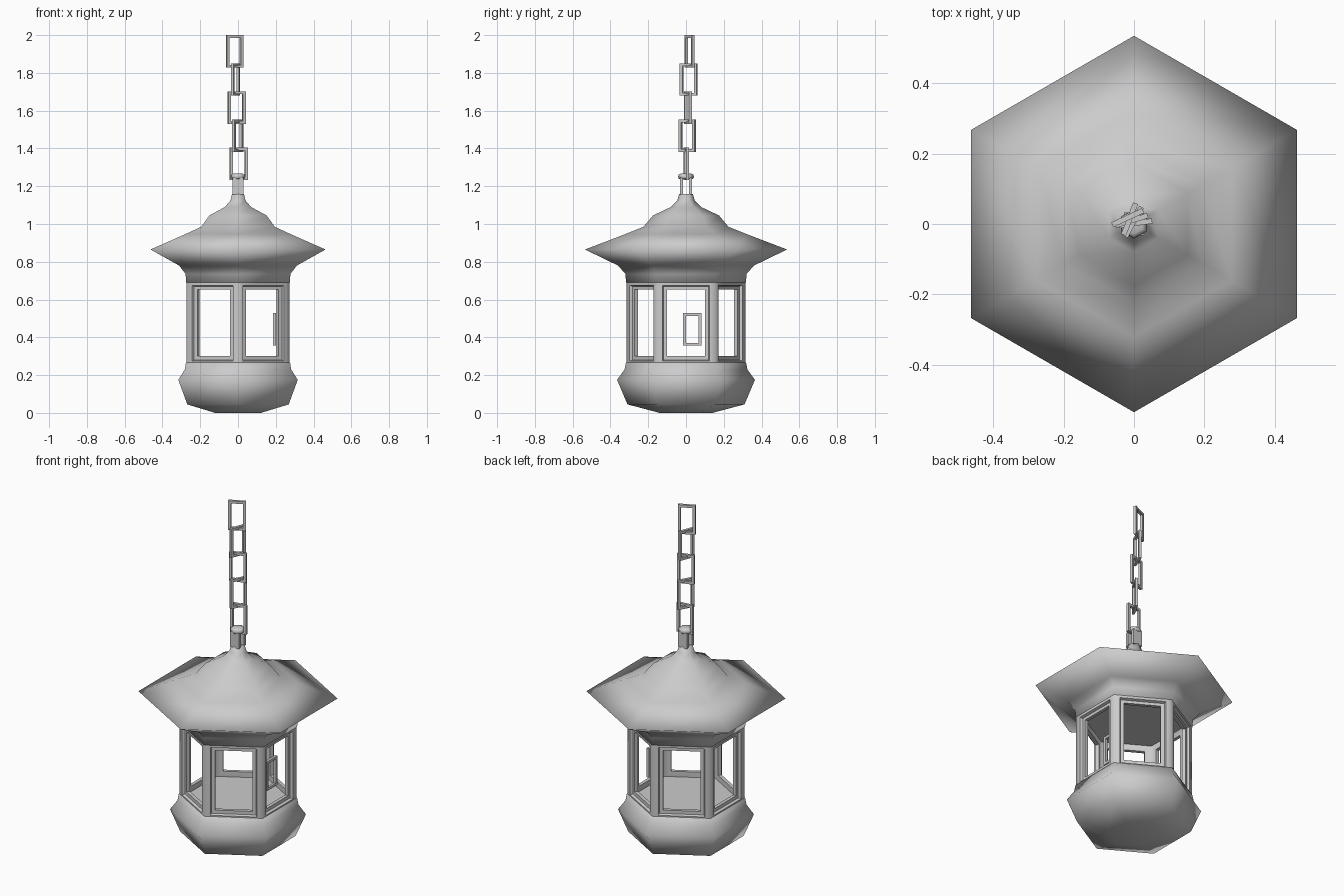
import bpy, bmesh
from math import radians, sin, cos, pi, tan
from mathutils import Matrix

if "Cube" in bpy.data.objects:
    bpy.data.objects.remove(bpy.data.objects["Cube"])


def finish(bm, name, smooth):
    bmesh.ops.remove_doubles(bm, verts=bm.verts, dist=0.0001)
    bmesh.ops.recalc_face_normals(bm, faces=bm.faces)
    me = bpy.data.meshes.new(name)
    bm.to_mesh(me)
    bm.free()
    for p in me.polygons:
        p.use_smooth = smooth
    ob = bpy.data.objects.new(name, me)
    bpy.context.collection.objects.link(ob)
    return ob


def bridge(bm, a, b):
    n = len(a)
    for i in range(n):
        bm.faces.new((a[i], a[(i + 1) % n], b[(i + 1) % n], b[i]))


def hex_lathe(name, profile):
    """Six-sided solid from (corner radius, z) rings, corners on the y axis."""
    bm = bmesh.new()
    rings = [[bm.verts.new((r * cos(pi / 6 + k * pi / 3), r * sin(pi / 6 + k * pi / 3), z))
              for k in range(6)] for r, z in profile]
    for a, b in zip(rings, rings[1:]):
        bridge(bm, a, b)
    bm.faces.new(rings[0])
    bm.faces.new(rings[-1])
    return finish(bm, name, True)


def rect_link(name, centre, angle, w=0.096, h=0.172, t=0.015):
    """Rectangular chain link of square bar."""
    bm = bmesh.new()
    loops = []
    for inset, y in ((0, -t / 2), (0, t / 2), (t, t / 2), (t, -t / 2)):
        x, z = w / 2 - inset, h / 2 - inset
        loops.append([bm.verts.new(c) for c in ((-x, y, -z), (x, y, -z), (x, y, z), (-x, y, z))])
    for i in range(4):
        bridge(bm, loops[i], loops[(i + 1) % 4])
    bm.transform(Matrix.Translation(centre) @ Matrix.Rotation(radians(angle), 4, 'Z'))
    return finish(bm, name, False)


def box(name, size, centre):
    bm = bmesh.new()
    bmesh.ops.create_cube(bm, size=1)
    bm.transform(Matrix.Translation(centre) @ Matrix.Diagonal((*size, 1)))
    return finish(bm, name, False)


# rounded base with floor
hex_lathe("base", [(0.14, 0), (0.31, 0.045), (0.365, 0.175), (0.325, 0.23),
                   (0.318, 0.268), (0.27, 0.268)])

# flared roof, crown and neck
hex_lathe("roof", [(0.27, 0.69), (0.318, 0.69), (0.32, 0.735), (0.36, 0.78), (0.535, 0.865),
                   (0.32, 0.947), (0.225, 0.985), (0.175, 1.045), (0.08, 1.09),
                   (0.046, 1.125), (0.036, 1.16)])

# window walls: framed openings on six sides
bm = bmesh.new()
t30 = tan(pi / 6)
outer, inner = 0.272, 0.237
rects = [(inner * t30, 0.25, 0.705, inner), (outer * t30, 0.25, 0.705, outer),
         (0.125, 0.275, 0.675, outer), (0.12, 0.28, 0.67, 0.257),
         (0.1, 0.3, 0.653, 0.257), (0.1, 0.3, 0.653, inner)]
for k in range(6):
    rot = Matrix.Rotation(k * pi / 3, 4, 'Z')
    loops = []
    for w, z0, z1, d in rects:
        loops.append([bm.verts.new(c) for c in ((d, -w, z0), (d, w, z0), (d, w, z1), (d, -w, z1))])
        bmesh.ops.transform(bm, matrix=rot, verts=loops[-1])
    for a, b in zip(loops[1:], loops[2:] + loops[:1]):
        bridge(bm, a, b)
walls = finish(bm, "window_walls", True)
bpy.context.view_layer.objects.active = walls
walls.select_set(True)
bpy.ops.object.shade_smooth_by_angle(angle=radians(65))

# hanging eye on the neck
for s in (-1, 1):
    box("eye_post", (0.058, 0.017, 0.09), (0, s * 0.0235, 1.2))
hex_lathe("eye_cap", [(0.035, 1.238), (0.042, 1.246), (0.04, 1.26), (0.028, 1.267)])

# twisting chain, bottom to top
for i, angle in enumerate((8, 61, 17, 69, 25)):
    rect_link("chain_link", (0.004 - 0.0055 * i, 0.002 + 0.004 * i, 1.318 + 0.149 * i), angle)

# latch inside the right-hand window
rect_link("window_latch", (0.193, 0.033, 0.442), 90)
